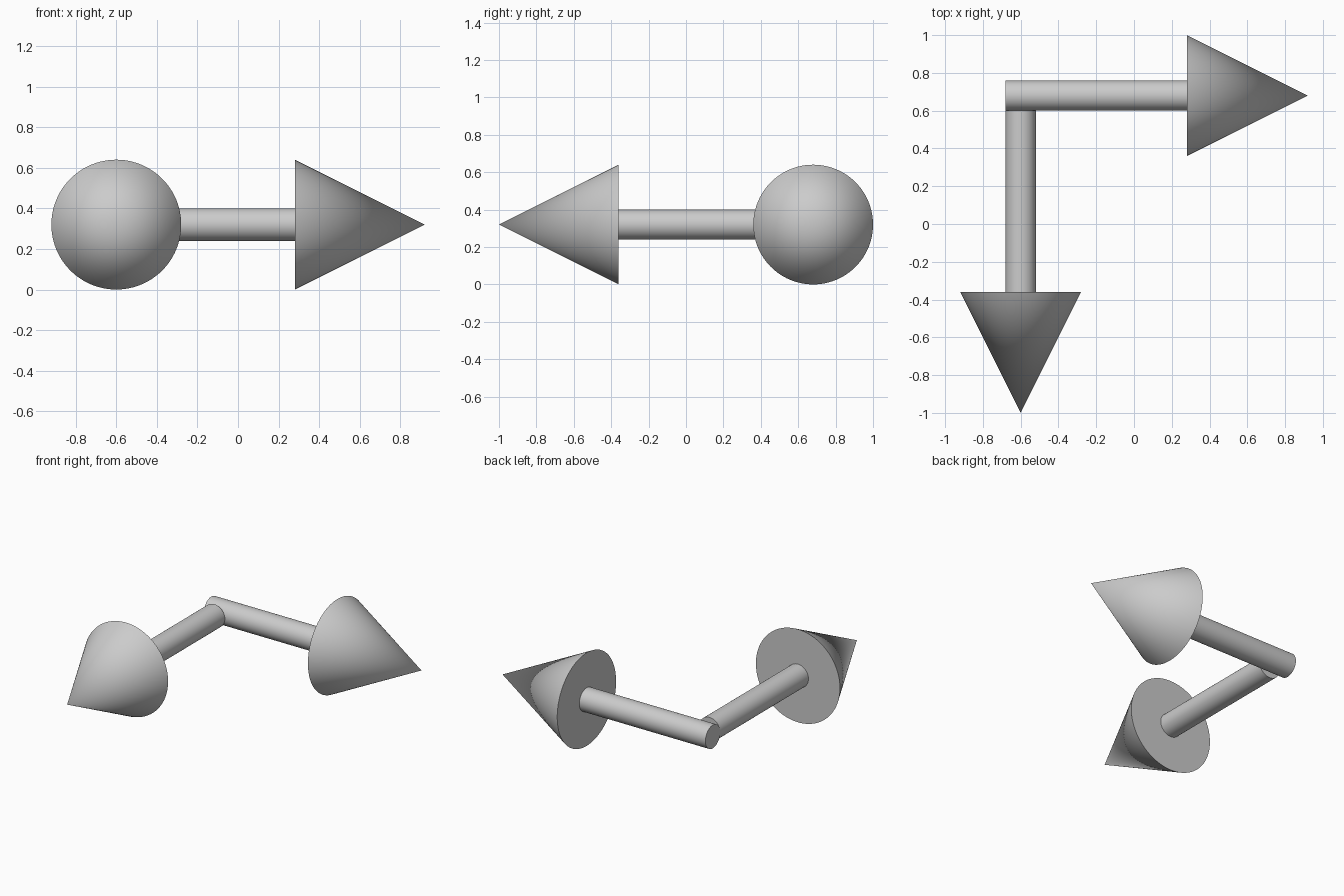
import bpy
import math
from mathutils import Vector

if "Cube" in bpy.data.objects:
    bpy.data.objects.remove(bpy.data.objects["Cube"])

R = 0.32           # head radius; also the height of both axes
SHAFT_R = R / 4
SHAFT_LEN = 3 * R
HEAD_LEN = 2 * R


def finish(name):
    ob = bpy.context.object
    ob.name = name
    bpy.ops.object.shade_smooth_by_angle(angle=math.radians(30))


def arrow(name, start, direction):
    start, d = Vector(start), Vector(direction)
    rot = d.to_track_quat('Z', 'Y').to_euler()
    # Straight round shaft
    bpy.ops.mesh.primitive_cylinder_add(
        vertices=64, radius=SHAFT_R, depth=SHAFT_LEN,
        location=start + d * SHAFT_LEN / 2, rotation=rot)
    finish(name + "_shaft")
    # Conical head
    bpy.ops.mesh.primitive_cone_add(
        vertices=96, radius1=R, radius2=0, depth=HEAD_LEN,
        location=start + d * (SHAFT_LEN + HEAD_LEN / 2), rotation=rot)
    finish(name + "_head")


# Arrow to the right, and arrow to the front butting against its side
arrow("right_arrow", (-0.68, 0.68, R), (1, 0, 0))
arrow("front_arrow", (-0.60, 0.60, R), (0, -1, 0))
